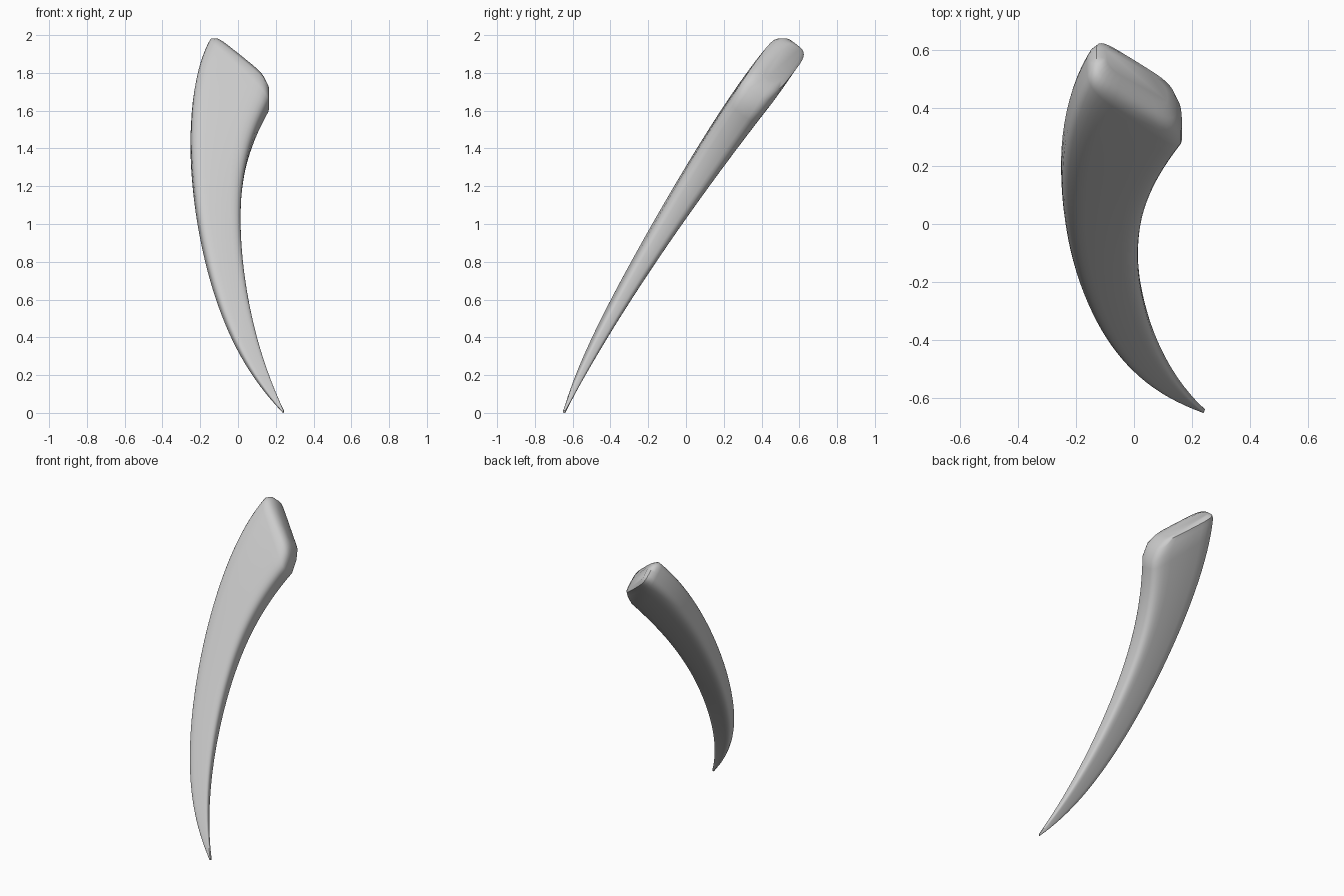
import bpy, bmesh, math
from mathutils import Vector as V

if "Cube" in bpy.data.objects:
    bpy.data.objects.remove(bpy.data.objects["Cube"])

# Stations: parameter, outer (left) edge, inner (right) edge, full thickness
stations = [
    (0.00, (.238, -.645, .00), (.243, -.645, .012), .014),
    (0.395, (.00, -.497, .335), (.085, -.42, .45), .066),
    (0.965, (-.20, -.15, .94), (.013, -.112, .965), .122),
    (1.285, (-.248, .105, 1.34), (.025, .045, 1.21), .155),
    (1.80, (-.163, .54, 1.93), (.165, .32, 1.62), .20),
]
SIDES, STEPS = 32, 40


def sample(t):
    """Smooth polynomial through all stations."""
    out = [V(), V(), 0.0]
    for i, si in enumerate(stations):
        k = 1.0
        for j, sj in enumerate(stations):
            if i != j:
                k *= (t - sj[0]) / (si[0] - sj[0])
        out[0] += V(si[1]) * k
        out[1] += V(si[2]) * k
        out[2] += si[3] * k
    return out


rows = [sample(1.8 * i / STEPS) for i in range(STEPS + 1)]

bm = bmesh.new()
rings = []


def add_ring(l, r, nrm, half):
    c, w = (l + r) / 2, (r - l) / 2
    ring = []
    for k in range(SIDES):
        a = 2 * math.pi * k / SIDES
        ca, sa = math.cos(a), math.sin(a)
        u = math.copysign(abs(ca) ** .45, ca)
        v = math.copysign(abs(sa) ** .55, sa)
        ring.append(bm.verts.new(c + w * u + nrm * (v * half)))
    rings.append(ring)


# Curved, tapering body
for i, (l, r, t) in enumerate(rows):
    a, b = rows[max(i - 1, 0)], rows[min(i + 1, STEPS)]
    tangent = (b[0] + b[1] - a[0] - a[1]).normalized()
    nrm = tangent.cross(r - l).normalized()
    add_ring(l, r, nrm, t / 2)

# Rounded blunt end
for l, r, s in [((-.152, .558, 1.95), (.165, .365, 1.69), .98),
                ((-.13, .58, 1.955), (.145, .41, 1.735), .85),
                ((-.10, .588, 1.94), (.115, .44, 1.76), .5)]:
    add_ring(V(l), V(r), nrm, t / 2 * s)

for a, b in zip(rings, rings[1:]):
    for k in range(SIDES):
        j = (k + 1) % SIDES
        bm.faces.new((a[k], a[j], b[j], b[k]))
bm.faces.new(rings[0][::-1])
bm.faces.new(rings[-1])
bmesh.ops.recalc_face_normals(bm, faces=bm.faces)

mesh = bpy.data.meshes.new("curved_claw")
bm.to_mesh(mesh)
bm.free()
claw = bpy.data.objects.new("curved_claw", mesh)
bpy.context.collection.objects.link(claw)
bpy.context.view_layer.objects.active = claw
claw.select_set(True)
bpy.ops.object.shade_smooth_by_angle(angle=math.radians(50))
